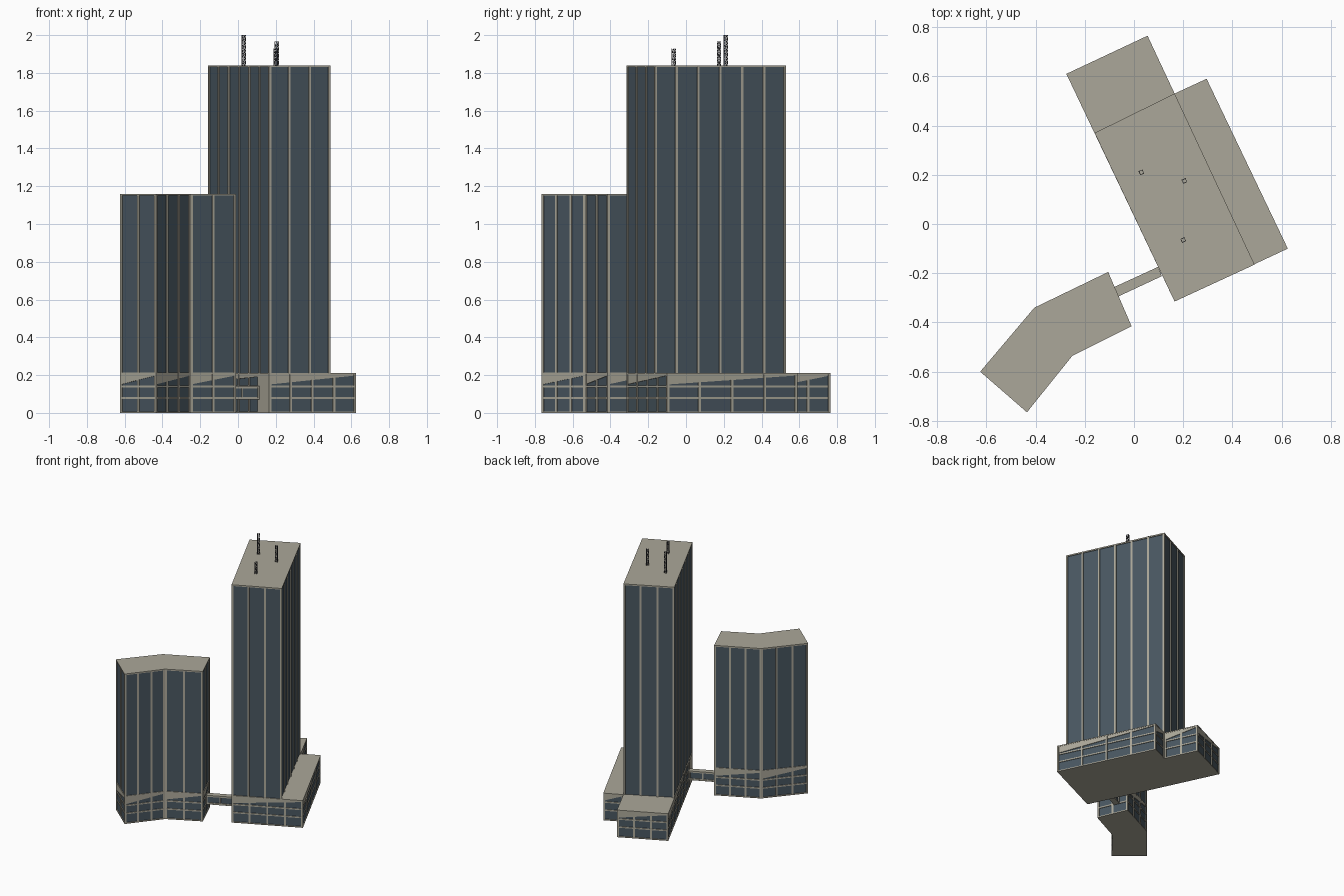
import bpy, bmesh, math
from mathutils import Vector

if "Cube" in bpy.data.objects:
    bpy.data.objects.remove(bpy.data.objects["Cube"])

def material(name, rgb):
    m = bpy.data.materials.new(name)
    m.diffuse_color = (*rgb, 1)
    m.use_nodes = True
    m.node_tree.nodes["Principled BSDF"].inputs["Base Color"].default_value = m.diffuse_color
    return m

CONCRETE = material("warm concrete", (0.41, 0.39, 0.32))
GLASS = material("slate glass", (0.066, 0.094, 0.118))
STEEL = material("dark steel", (0.07, 0.07, 0.08))

def finish(bm, name, mat):
    bmesh.ops.recalc_face_normals(bm, faces=bm.faces[:])
    me = bpy.data.meshes.new(name)
    bm.to_mesh(me)
    bm.free()
    me.materials.append(mat)
    ob = bpy.data.objects.new(name, me)
    bpy.context.collection.objects.link(ob)
    return ob

def extrude(bm, ring, vec):
    """Closed prism from a ring of points pushed along vec."""
    a = [bm.verts.new(p) for p in ring]
    b = [bm.verts.new(Vector(p) + Vector(vec)) for p in ring]
    bm.faces.new(a[::-1])
    bm.faces.new(b)
    for i in range(len(a)):
        j = (i + 1) % len(a)
        bm.faces.new((a[i], a[j], b[j], b[i]))

def prism(name, pts, z0, z1, mat):
    bm = bmesh.new()
    extrude(bm, [(x, y, z0) for x, y in pts], (0, 0, z1 - z0))
    return finish(bm, name, mat)

def inset(pts, d):
    """Move every wall of a counter-clockwise outline inward by d."""
    out = []
    for i, p in enumerate(pts):
        p, a, b = Vector(p), Vector(pts[i - 1]), Vector(pts[(i + 1) % len(pts)])
        u, v = (p - a).normalized(), (b - p).normalized()
        n1, n2 = Vector((-u.y, u.x)), Vector((-v.y, v.x))
        out.append(tuple(p + (n1 + n2) * d / (1 + n1.dot(n2))))
    return out

def wall_plate(bm, a, b, quad, depth, back=0.0):
    """Plate on wall a-b; quad holds (distance along wall, z) corners."""
    u = (b - a).normalized()
    n = Vector((-u.y, u.x))
    ring = []
    for s, z in quad:
        p = a + u * s + n * back
        ring.append((p.x, p.y, z))
    extrude(bm, ring, (n.x * depth, n.y * depth, 0))

def rect(s0, s1, z0, z1):
    return [(s0, z0), (s1, z0), (s1, z1), (s0, z1)]

def facade(name, pts, z0, z1, counts, rails=(), wedge=None, w=0.013):
    """Glass core with a frame of mullions, rails and sloping fascias."""
    prism(name + "_glass", inset(pts, 0.006), z0 + 0.001, z1 - 0.004, GLASS)
    bm = bmesh.new()
    for i, n in enumerate(counts):
        a, b = Vector(pts[i]), Vector(pts[(i + 1) % len(pts)])
        L = (b - a).length
        for k in range(n + 1):
            s = min(max(L * k / n, w / 2), L - w / 2)
            wall_plate(bm, a, b, rect(s - w / 2, s + w / 2, z0, z1), 0.009)
        for z in rails:
            wall_plate(bm, a, b, rect(0, L, z - 0.005, z + 0.005), 0.008, 0.001)
        if wedge:
            lo, hi, top = wedge
            wall_plate(bm, a, b, [(0, lo), (L, hi), (L, top), (0, top)], 0.007, 0.0015)
    return finish(bm, name + "_frame", CONCRETE)

# Footprints, counter-clockwise
podium = [(0.165, -0.315), (0.625, -0.10), (0.295, 0.59),
          (0.165, 0.53), (0.055, 0.765), (-0.275, 0.61)]
tower = [(0.165, -0.315), (0.49, -0.165), (0.165, 0.53), (-0.16, 0.37)]
annex = [(-0.625, -0.60), (-0.435, -0.765), (-0.25, -0.535),
         (-0.01, -0.415), (-0.105, -0.195), (-0.405, -0.34)]

BASE = 0.21
RAILS = (0.078, 0.14)
WEDGE = (0.15, 0.198, 0.206)

# Podium, with a solid end panel beside the bridge
facade("podium", podium, 0, BASE, (4, 4, 1, 2, 3, 8), RAILS, WEDGE)
prism("podium_floor", podium, 0, 0.008, CONCRETE)
prism("podium_roof", podium, BASE - 0.008, BASE, CONCRETE)
bm = bmesh.new()
a, b = Vector(podium[-1]), Vector(podium[0])
L = (b - a).length
wall_plate(bm, a, b, rect(0.86 * L, L, 0, BASE - 0.001), 0.008, 0.0005)
finish(bm, "podium_solid_panel", CONCRETE)

# Tall tower
facade("tower", tower, BASE, 1.84, (3, 6, 3, 6))
prism("tower_roof", tower, 1.83, 1.84, CONCRETE)

# Bent lower building: storefront base and shaft
facade("annex_base", annex, 0, BASE, (2, 3, 2, 2, 3, 3), RAILS, WEDGE)
prism("annex_floor", annex, 0, 0.008, CONCRETE)
facade("annex", annex, BASE - 0.006, 1.16, (2, 3, 2, 2, 3, 3), (BASE,))
prism("annex_roof", annex, 1.15, 1.16, CONCRETE)

# Footbridge between the buildings
bridge = [(-0.065, -0.295), (0.113, -0.212), (0.098, -0.174), (-0.082, -0.257)]
facade("bridge", bridge, 0.075, 0.14, (2, 1, 2, 1), (0.08, 0.135), w=0.008)
prism("bridge_floor", bridge, 0.072, 0.08, CONCRETE)
prism("bridge_roof", bridge, 0.134, 0.142, CONCRETE)

def strut(bm, p, q, r=0.0013):
    p, q = Vector(p), Vector(q)
    d = (q - p).normalized()
    s = d.orthogonal().normalized() * r
    t = d.cross(s)
    extrude(bm, [p + s, p + t, p - s, p - t], q - p)

# Lattice masts on the tower roof
ANGLE = math.radians(25)
for i, (x, y, top) in enumerate([(0.03, 0.21, 2.0), (0.205, 0.175, 1.965), (0.20, -0.065, 1.93)]):
    bm = bmesh.new()
    base = 1.835
    corners = [(x + 0.0105 * math.cos(ANGLE + math.pi * (k / 2 + 0.25)),
                y + 0.0105 * math.sin(ANGLE + math.pi * (k / 2 + 0.25))) for k in range(4)]
    levels = round((top - base) / 0.02)
    step = (top - 0.001 - base) / levels
    for k in range(4):
        c, d = corners[k], corners[(k + 1) % 4]
        strut(bm, (*c, base), (*c, top), 0.002)
        for j in range(levels):
            z = base + j * step
            strut(bm, (*c, z + step), (*d, z + step))
            lo, hi = (c, d) if j % 2 else (d, c)
            strut(bm, (*lo, z), (*hi, z + step))
    finish(bm, f"roof_mast_{i + 1}", STEEL)
